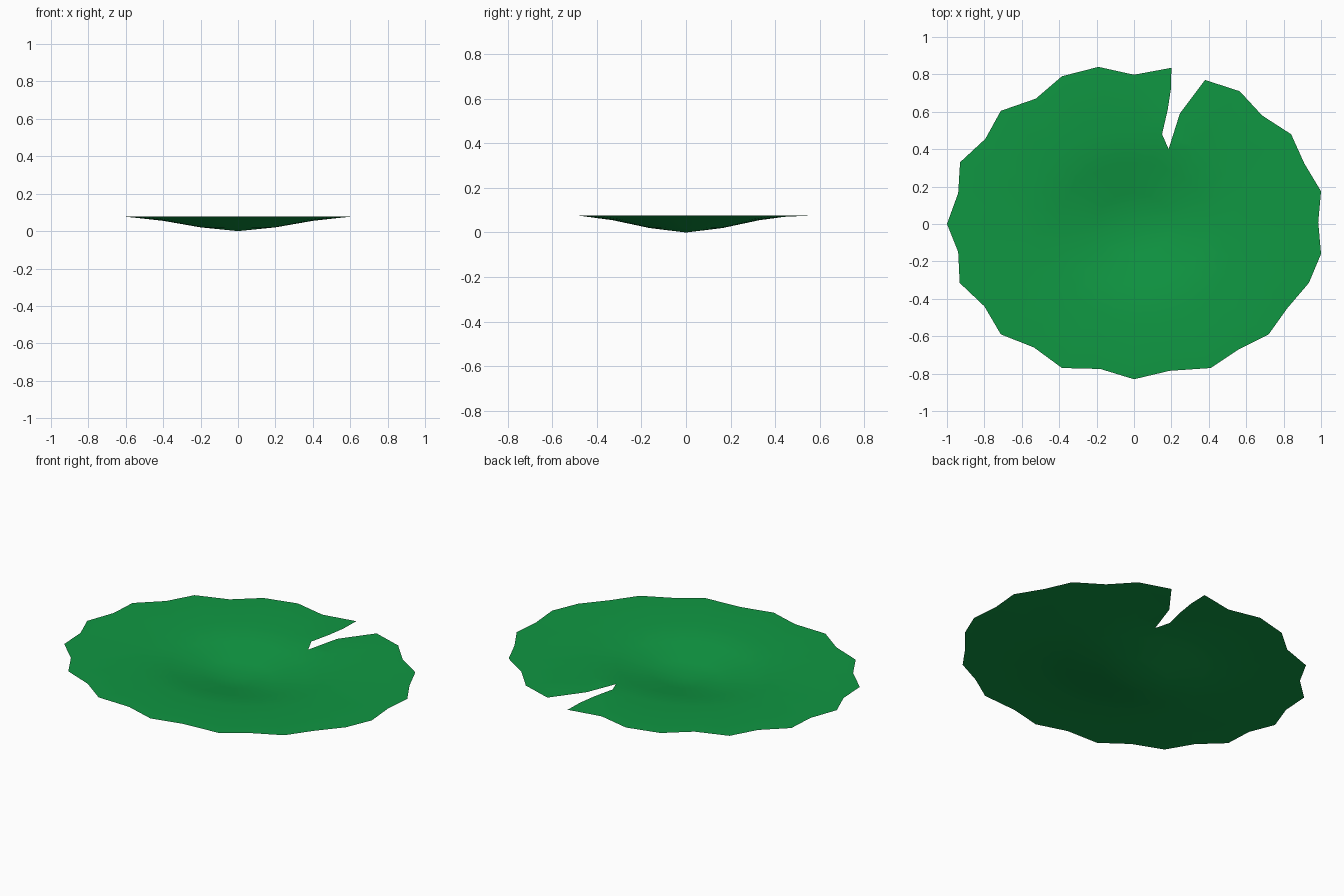
import bpy
from math import cos, sin, hypot, tau
from mathutils import Vector
from mathutils.geometry import delaunay_2d_cdt

if "Cube" in bpy.data.objects:
    bpy.data.objects.remove(bpy.data.objects["Cube"])

# Ragged rim of the leaf, counter-clockwise, including the notch at the back
RIM = [(0, -.83), (.19, -.785), (.41, -.77), (.56, -.67), (.72, -.59), (.82, -.45),
       (.935, -.315), (1, -.16), (.985, .01), (1, .175), (.91, .325), (.84, .48),
       (.685, .58), (.565, .71), (.38, .77),
       (.245, .59), (.185, .40), (.15, .48), (.18, .61), (.197, .72),
       (.2, .835), (0, .798), (-.19, .84), (-.385, .79), (-.525, .67), (-.712, .605),
       (-.795, .455), (-.93, .33), (-.94, .165), (-1, 0), (-.94, -.15), (-.932, -.315),
       (-.8, -.44), (-.712, -.59), (-.535, -.66), (-.385, -.77), (-.18, -.775)]
# Dish profile: elliptical radius -> height
DISH = [(0, 0), (.2, .02), (.4, .055), (.6, .077), (2, .077)]
SQUASH = .82


def height(x, y):
    r = hypot(x, y / SQUASH)
    for (r0, z0), (r1, z1) in zip(DISH, DISH[1:]):
        if r <= r1:
            return z0 + (z1 - z0) * (r - r0) / (r1 - r0)
    return DISH[-1][1]


# Rim plus concentric rings of inner points, left out around the notch
points = [Vector(p) for p in RIM]
points.append(Vector((0, 0)))
notch = points[15:20]
for r in (.2, .4, .6):
    for i in range(32):
        a = tau * i / 32
        p = Vector((r * cos(a), r * SQUASH * sin(a)))
        if min((p - n).length for n in notch) > .07:
            points.append(p)
verts, _, faces, *_ = delaunay_2d_cdt(points, [], [list(range(len(RIM)))], 1, 1e-5)

# Leaf sheet
mesh = bpy.data.meshes.new("lily_pad")
mesh.from_pydata([(v.x, v.y, height(v.x, v.y)) for v in verts], [], faces)
mesh.update()
if sum(p.normal.z for p in mesh.polygons) < 0:
    mesh.flip_normals()
mesh.shade_smooth()
pad = bpy.data.objects.new("lily_pad", mesh)
bpy.context.collection.objects.link(pad)

green = bpy.data.materials.new("leaf_green")
green.diffuse_color = (.005, .31, .055, 1)
green.use_nodes = True
green.node_tree.nodes["Principled BSDF"].inputs["Base Color"].default_value = green.diffuse_color
mesh.materials.append(green)
